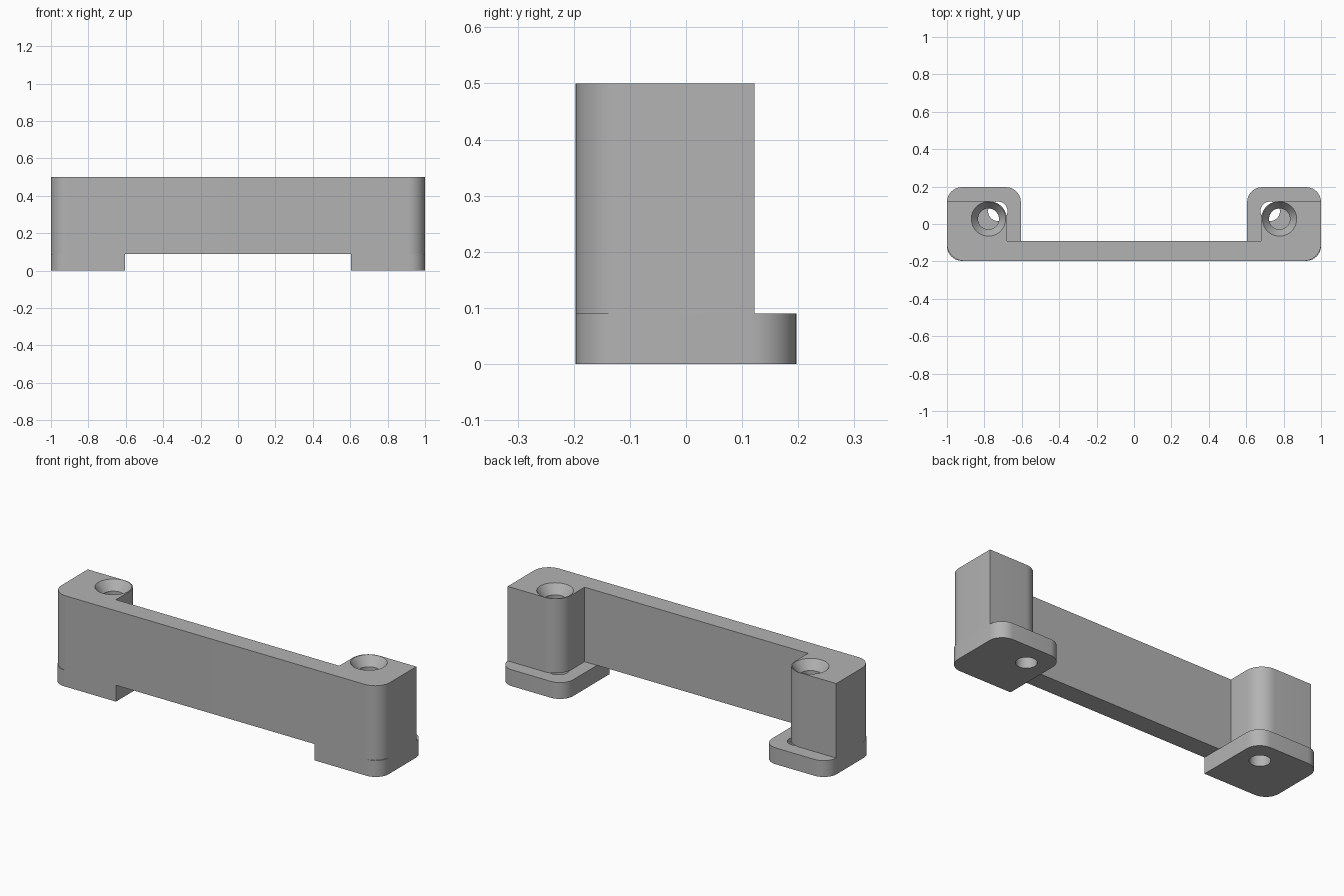
import bpy, bmesh, math
from mathutils import Vector

cube = bpy.data.objects.get("Cube")
if cube:
    bpy.data.objects.remove(cube, do_unlink=True)

# Single flat grey
grey = bpy.data.materials.new("plain_grey")
grey.use_nodes = True
colour = (0.45, 0.45, 0.45, 1)
grey.diffuse_color = colour
grey.node_tree.nodes["Principled BSDF"].inputs["Base Color"].default_value = colour

BASE, TOP = 0.09, 0.5        # foot height, overall height
FRONT, BACK = -0.197, 0.197


def rounded(corners, steps=10):
    """Outline from (x, y, radius) right-angle corners, with filleted arcs."""
    points = []
    for i, (x, y, r) in enumerate(corners):
        p = Vector((x, y))
        if r == 0:
            points.append(p)
            continue
        a = (Vector(corners[i - 1][:2]) - p).normalized() * r
        b = (Vector(corners[(i + 1) % len(corners)][:2]) - p).normalized() * r
        for s in range(steps + 1):
            t = s / steps * math.pi / 2
            points.append(p + a + b - b * math.cos(t) - a * math.sin(t))
    return points


def add_mesh(name, bm):
    bmesh.ops.recalc_face_normals(bm, faces=bm.faces)
    mesh = bpy.data.meshes.new(name)
    bm.to_mesh(mesh)
    bm.free()
    mesh.materials.append(grey)
    obj = bpy.data.objects.new(name, mesh)
    bpy.context.collection.objects.link(obj)
    return obj


def prism(name, outline, z0, z1):
    bm = bmesh.new()
    face = bm.faces.new([bm.verts.new((p.x, p.y, z0)) for p in outline])
    top = bmesh.ops.extrude_face_region(bm, geom=[face])["geom"]
    verts = [v for v in top if isinstance(v, bmesh.types.BMVert)]
    bmesh.ops.translate(bm, verts=verts, vec=(0, 0, z1 - z0))
    return add_mesh(name, bm)


def drill(target, x, y, profile, sides=40):
    """Cut a turned hole given as (radius, height) rings."""
    bm = bmesh.new()
    rings = [[bm.verts.new((x + r * math.cos(k * math.tau / sides),
                            y + r * math.sin(k * math.tau / sides), z))
              for k in range(sides)] for r, z in profile]
    for lo, hi in zip(rings, rings[1:]):
        for k in range(sides):
            n = (k + 1) % sides
            bm.faces.new((lo[k], lo[n], hi[n], hi[k]))
    bm.faces.new(rings[0])
    bm.faces.new(rings[-1])
    cutter = add_mesh("hole_cutter", bm)
    cutter.hide_render = True
    mod = target.modifiers.new("hole", 'BOOLEAN')
    mod.operation = 'DIFFERENCE'
    mod.solver = 'EXACT'
    mod.object = cutter
    graph = bpy.context.evaluated_depsgraph_get()
    cut = bpy.data.meshes.new_from_object(target.evaluated_get(graph))
    target.modifiers.clear()
    target.data = cut
    bpy.data.objects.remove(cutter, do_unlink=True)


# Handle body: front bar with a post at each end
half = [(0.68, -0.09, 0), (0.68, 0.122, 0.095), (1, 0.122, 0), (1, FRONT, 0.09)]
corners = half + [(-x, y, r) for x, y, r in reversed(half)]
body = prism("handle_body", rounded(corners), BASE, TOP)
parts = [body]

for side, label in ((1, "left"), (-1, "right")):
    # Countersunk screw hole down through the post
    drill(body, side * 0.778, 0.027,
          [(0.056, 0.05), (0.056, 0.45), (0.092, TOP), (0.092, 0.55)])

    # Mounting foot, square only at its inner front corner
    foot = prism(label + "_foot",
                 rounded([(side * 0.605, FRONT, 0), (side * 0.605, BACK, 0.08),
                          (side, BACK, 0.08), (side, FRONT, 0.08)]), 0, BASE)
    drill(foot, side * 0.728, 0.068, [(0.052, -0.05), (0.052, 0.15)])
    parts.append(foot)

# Smooth the fillets and bores, keep the edges crisp
bpy.ops.object.select_all(action='DESELECT')
for part in parts:
    part.select_set(True)
bpy.context.view_layer.objects.active = body
bpy.ops.object.shade_smooth_by_angle(angle=math.radians(30))
